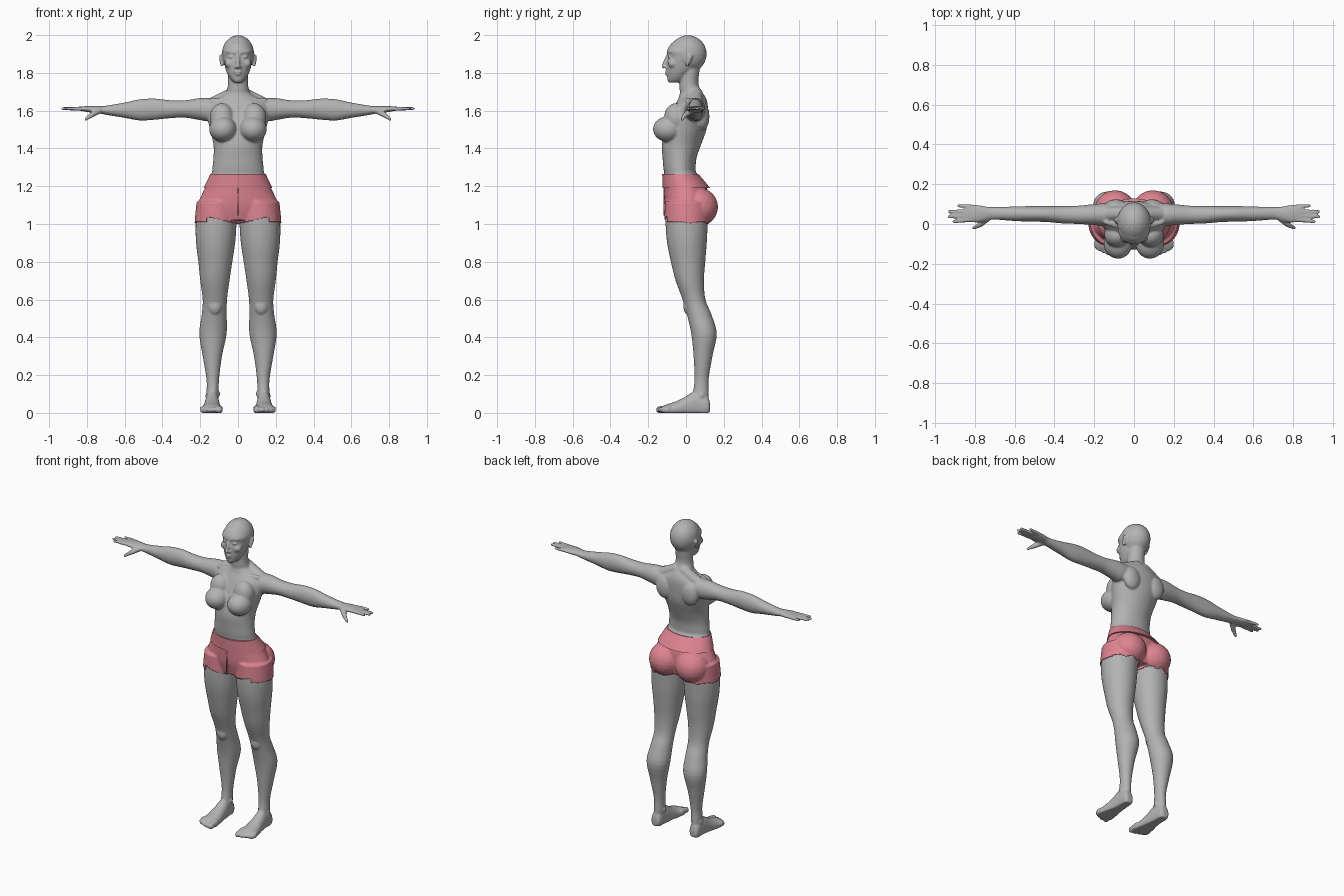
import bpy
import bmesh
from math import cos, sin, pi
from mathutils import Vector, Matrix

default_cube = bpy.data.objects.get("Cube")
if default_cube:
    bpy.data.objects.remove(default_cube, do_unlink=True)


def make_material(name, colour):
    material = bpy.data.materials.new(name)
    material.use_nodes = True
    material.diffuse_color = colour
    material.node_tree.nodes["Principled BSDF"].inputs["Base Color"].default_value = colour
    return material


grey = make_material("plain grey", (0.45, 0.45, 0.45, 1))
pink = make_material("soft pink", (0.72, 0.23, 0.28, 1))


def spline(rings, steps=4):
    """Catmull-Rom interpolation of the section values."""
    points = [Vector(ring) for ring in rings]
    result = []
    for i in range(len(points) - 1):
        before, start = points[max(i - 1, 0)], points[i]
        end, after = points[i + 1], points[min(i + 2, len(points) - 1)]
        for step in range(steps):
            t = step / steps
            result.append(start + (end - before) * (t / 2)
                          + (before * 2 - start * 5 + end * 4 - after) * (t * t / 2)
                          + (start * 3 - before - end * 3 + after) * (t ** 3 / 2))
    return result + [points[-1]]


def loft(bm, rings, axis, side=1, grow=0.0, segments=36):
    """Skin oval sections given as (position, low a, high a, low b, high b)."""
    loops = []
    for t, a_low, a_high, b_low, b_high in spline(rings):
        loop = []
        for i in range(segments):
            angle = 2 * pi * i / segments
            a = (a_low + a_high) / 2 + ((a_high - a_low) / 2 + grow) * cos(angle)
            b = (b_low + b_high) / 2 + ((b_high - b_low) / 2 + grow) * sin(angle)
            x, y, z = {"x": (t, a, b), "y": (a, t, b), "z": (a, b, t)}[axis]
            loop.append(bm.verts.new((x * side, y, z)))
        loops.append(loop)
    for lower, upper in zip(loops, loops[1:]):
        for i in range(segments):
            j = (i + 1) % segments
            bm.faces.new((lower[i], lower[j], upper[j], upper[i]))
    bm.faces.new(loops[0])
    bm.faces.new(loops[-1])


def ball(bm, centre, radii, side=1, grow=0.0):
    x, y, z = centre
    scale = Matrix.Diagonal([r + grow for r in radii]).to_4x4()
    bmesh.ops.create_icosphere(bm, subdivisions=3, radius=1,
                               matrix=Matrix.Translation((x * side, y, z)) @ scale)


def limb(bm, start, end, r_start, r_end, side=1, steps=9):
    """Rounded tapering rod."""
    for i in range(steps):
        t = i / (steps - 1)
        radius = r_start + (r_end - r_start) * t
        ball(bm, Vector(start).lerp(Vector(end), t), [radius] * 3, side)


def finish(bm, name, material, voxel=None, smoothing=3):
    """Turn the shells into one object, fused and smoothed if asked."""
    bmesh.ops.recalc_face_normals(bm, faces=bm.faces)
    mesh = bpy.data.meshes.new(name)
    bm.to_mesh(mesh)
    bm.free()
    obj = bpy.data.objects.new(name, mesh)
    bpy.context.collection.objects.link(obj)
    if voxel:
        fuse = obj.modifiers.new("fuse", "REMESH")
        fuse.mode, fuse.voxel_size = "VOXEL", voxel
        soften = obj.modifiers.new("soften", "SMOOTH")
        soften.factor, soften.iterations = 0.5, smoothing
        graph = bpy.context.evaluated_depsgraph_get()
        fused = bpy.data.meshes.new_from_object(obj.evaluated_get(graph))
        obj.modifiers.clear()
        obj.data = fused
    obj.data.materials.clear()
    obj.data.materials.append(material)
    obj.data.shade_smooth()
    return obj


def symmetric(rings):
    return [(z, -width, width, front, back) for z, width, front, back in rings]


leg = [(1.12, .005, .213, -.105, .12), (1.0, .008, .224, -.108, .115),
       (.9, .015, .222, -.1, .11), (.8, .03, .21, -.08, .102),
       (.7, .045, .2, -.055, .095), (.6, .058, .187, -.018, .103),
       (.52, .06, .192, .005, .135), (.42, .06, .205, .028, .163),
       (.3, .085, .187, .04, .14), (.18, .1, .167, .045, .12),
       (.1, .103, .167, .035, .12), (.04, .105, .168, .02, .12)]
pelvis = symmetric([(1.28, .136, -.116, .05), (1.19, .17, -.112, .105),
                    (1.1, .207, -.106, .115), (1.02, .19, -.085, .1)])


def hips(bm, leg_rings, grow):
    loft(bm, pelvis, "z", grow=grow)
    for side in (-1, 1):
        loft(bm, leg_rings, "z", side, grow)
        ball(bm, (.095, .064, 1.09), (.1, .1, .097), side, grow)


# Body: torso, neck and legs
body = bmesh.new()
hips(body, leg, 0)
loft(body, symmetric([(1.22, .135, -.1, .05), (1.28, .137, -.117, .05),
                      (1.35, .13, -.124, .056), (1.42, .13, -.128, .08),
                      (1.5, .148, -.112, .108), (1.57, .163, -.085, .115),
                      (1.63, .16, -.058, .115), (1.665, .11, -.04, .106),
                      (1.69, .07, -.033, .092)]), "z")
loft(body, symmetric([(1.65, .075, -.03, .1), (1.69, .064, -.032, .088),
                      (1.74, .053, -.035, .066), (1.8, .053, -.03, .07),
                      (1.86, .05, -.02, .08)]), "z")

# Head: skull, face, nose and lips
ball(body, (0, .01, 1.9), (.086, .1, .1))
loft(body, symmetric([(1.748, .018, -.09, -.05), (1.762, .036, -.098, 0),
                      (1.79, .054, -.1, .02), (1.82, .066, -.102, .05),
                      (1.86, .075, -.102, .06), (1.885, .079, -.095, .06),
                      (1.92, .08, -.1, .06), (1.96, .055, -.075, .05)]), "z")
limb(body, (0, -.098, 1.888), (0, -.12, 1.834), .009, .011)
ball(body, (0, -.101, 1.806), (.02, .011, .006))
ball(body, (0, -.1, 1.793), (.018, .011, .006))

arm = [(.08, -.005, .1, 1.58, 1.655), (.15, -.01, .103, 1.545, 1.667),
       (.2, -.005, .1, 1.55, 1.667), (.28, 0, .092, 1.563, 1.655),
       (.36, .003, .09, 1.56, 1.655), (.44, .01, .09, 1.552, 1.664),
       (.52, .012, .09, 1.548, 1.66), (.6, .015, .088, 1.562, 1.643),
       (.7, .022, .085, 1.578, 1.626), (.74, .018, .087, 1.587, 1.625),
       (.78, .007, .095, 1.59, 1.625), (.82, .008, .098, 1.597, 1.623),
       (.85, .014, .092, 1.602, 1.62)]
foot = [(.127, .12, .158, .01, .05), (.112, .106, .17, -.02, .09),
        (.05, .1, .174, -.025, .115), (0, .095, .18, -.025, .088),
        (-.05, .088, .19, -.025, .062), (-.1, .081, .199, -.02, .046),
        (-.125, .086, .192, -.01, .035)]
# Fingers: base y, tip y, tip x.  Toes: x, tip y, radius
fingers = [(.02, .012, .905), (.042, .037, .928), (.065, .063, .926), (.088, .092, .88)]
toes = [(.1, -.14, .019), (.129, -.143, .014), (.152, -.135, .013),
        (.172, -.124, .013), (.188, -.111, .012)]

for side in (-1, 1):
    # Chest, collar bones and shoulder blades
    ball(body, (.08, -.095, 1.502), (.073, .08, .068), side)
    ball(body, (.085, -.055, 1.56), (.065, .062, .08), side)
    ball(body, (.09, .088, 1.57), (.06, .036, .075), side)
    limb(body, (.015, -.03, 1.665), (.14, .01, 1.652), .01, .014, side, 16)
    limb(body, (.03, .055, 1.69), (.15, .05, 1.625), .034, .038, side)
    # Arm and hand
    loft(body, arm, "x", side)
    for base_y, tip_y, tip_x in fingers:
        limb(body, (.82, base_y, 1.61), (tip_x, tip_y, 1.611), .0105, .009, side, 14)
    limb(body, (.735, .03, 1.6), (.775, -.004, 1.577), .017, .014, side)
    limb(body, (.775, -.004, 1.577), (.805, -.02, 1.555), .013, .009, side)
    # Knee, ankle and foot
    ball(body, (.122, .01, .565), (.036, .024, .045), side)
    ball(body, (.16, .08, .09), (.014, .016, .016), side)
    ball(body, (.108, .075, .1), (.014, .016, .016), side)
    loft(body, foot, "y", side)
    for toe_x, toe_y, radius in toes:
        limb(body, (toe_x, -.09, .024), (toe_x, toe_y, .016), radius, radius, side)
    # Eyes, brows, nostrils, cheeks and ears
    ball(body, (.033, -.082, 1.884), (.018, .015, .01), side)
    limb(body, (.014, -.098, 1.906), (.056, -.08, 1.913), .006, .005, side, 16)
    ball(body, (.011, -.107, 1.829), (.008, .01, .008), side)
    ball(body, (.045, -.07, 1.85), (.025, .025, .024), side)
    limb(body, (.086, .006, 1.842), (.089, .022, 1.885), .009, .012, side)

for vert in body.verts:
    vert.co.z = max(vert.co.z, 0)
finish(body, "body", grey, voxel=0.006)

# Shorts: a looser copy of the hips, cut along a ragged hem
shorts_shape = bmesh.new()
hips(shorts_shape, [ring for ring in leg if ring[0] > 0.75], 0.006)
shorts = finish(shorts_shape, "shorts", pink, voxel=0.006)


def hem(x, y):
    across = abs(x)
    if y < 0:
        return 1.01 if across > 0.165 else 1.0 + across * 0.25
    return 1.0 + 0.012 * abs(sin(across * 40))


trim = bmesh.new()
trim.from_mesh(shorts.data)
extra = []
for face in trim.faces:
    x, y, z = face.calc_center_median()
    if z > 1.25 or z < hem(x, y):
        extra.append(face)
bmesh.ops.delete(trim, geom=extra, context="FACES")
trim.to_mesh(shorts.data)
trim.free()
cloth = shorts.modifiers.new("cloth", "SOLIDIFY")
cloth.thickness, cloth.offset = 0.004, -1

# Waistband with crisp rims
band_shape = bmesh.new()
loft(band_shape, symmetric([(1.19, .172, -.114, .118), (1.23, .153, -.115, .085),
                            (1.266, .136, -.116, .054)]), "z", grow=0.01, segments=64)
band = finish(band_shape, "waistband", pink)
bpy.context.view_layer.objects.active = band
band.select_set(True)
bpy.ops.object.shade_smooth_by_angle()

# Front seam
seam = bmesh.new()
bmesh.ops.create_cube(seam, size=1, matrix=Matrix.Translation((0, -.114, 1.12))
                      @ Matrix.Diagonal((.006, .012, .15, 1)))
finish(seam, "front_seam", pink)
